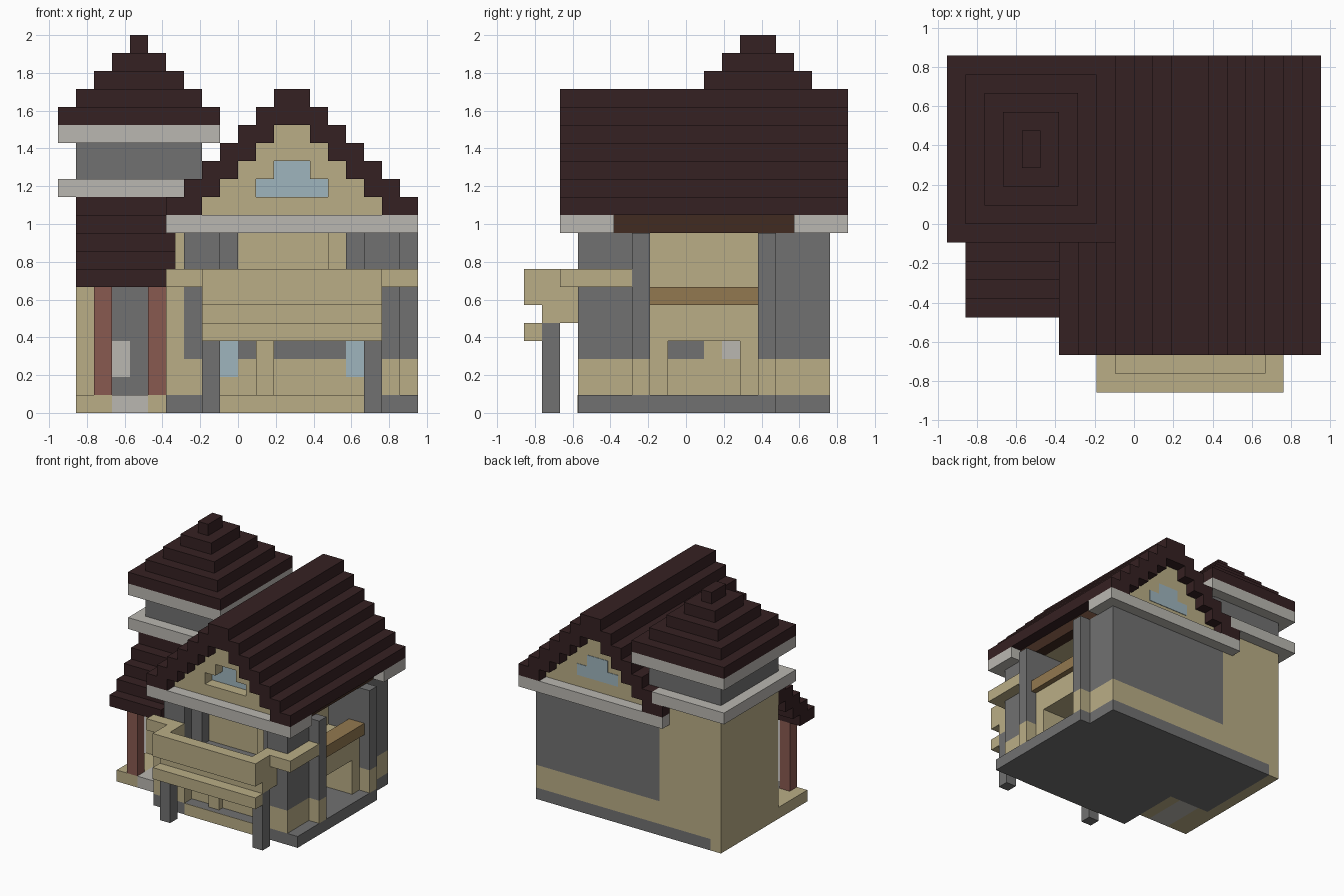
import bpy

if "Cube" in bpy.data.objects:
    bpy.data.objects.remove(bpy.data.objects["Cube"], do_unlink=True)

UNIT = 2 / 21          # size of one building block
HALF_X, HALF_Y = 10, 9  # half the footprint in blocks
THIN = 0.04             # plate thickness in blocks


def material(name, *rgb):
    mat = bpy.data.materials.new(name)
    mat.use_nodes = True
    color = (*rgb, 1)
    mat.diffuse_color = color
    mat.node_tree.nodes["Principled BSDF"].inputs["Base Color"].default_value = color
    return mat


plaster = material("tan plaster", .49, .42, .24)
stone = material("grey stone", .165, .165, .165)
trim = material("pale trim", .49, .475, .44)
tiles = material("dark roof tiles", .036, .015, .016)
glass = material("blue glass", .345, .46, .51)
redwood = material("red wood", .25, .10, .08)
beam_wood = material("dark brown wood", .053, .024, .015)
rail_wood = material("light brown wood", .29, .19, .08)


def box(name, mat, x, y, z):
    """Axis-aligned block; ranges are in blocks from the footprint corner."""
    corners = [((i - HALF_X) * UNIT, (j - HALF_Y) * UNIT, k * UNIT)
               for i in x for j in y for k in z]
    faces = [(0, 1, 3, 2), (4, 6, 7, 5), (0, 4, 5, 1),
             (2, 3, 7, 6), (0, 2, 6, 4), (1, 5, 7, 3)]
    mesh = bpy.data.meshes.new(name)
    mesh.from_pydata(corners, [], faces)
    mesh.materials.append(mat)
    obj = bpy.data.objects.new(name, mesh)
    bpy.context.collection.objects.link(obj)
    return obj


# Foundation
box("foundation_front", stone, x=(6, 20), y=(3, 14), z=(0, 1))
box("foundation_rear", stone, x=(2, 19), y=(9, 17), z=(0, 1))
box("tower_foot", plaster, x=(1, 2), y=(9, 17), z=(0, 1))
box("porch_step_plate", plaster, x=(9, 17), y=(3 - THIN, 3), z=(0, 1))

# Ground storey plaster base, open on the right side
box("base_core", plaster, x=(7, 16), y=(4, 17), z=(1, 3))
box("base_front_right", plaster, x=(16, 19), y=(4, 8), z=(1, 3))
box("base_rear_right", plaster, x=(16, 19), y=(12, 17), z=(1, 3))
box("base_corner_right", plaster, x=(17, 19), y=(3, 4), z=(1, 3))
box("base_corner_left", plaster, x=(7, 9), y=(3, 4), z=(1, 3))
box("left_side_wall", plaster, x=(6, 7), y=(3, 9), z=(1, 7))
box("left_upper_wall", plaster, x=(6.5, 7), y=(4, 9), z=(7, 10))

# Stone upper walls
box("rear_wall", stone, x=(7, 19), y=(13, 17), z=(3, 10))
box("front_wall_left", stone, x=(7, 10), y=(4, 7), z=(3, 10))
box("front_wall_right", stone, x=(16, 19), y=(4, 7), z=(3, 10))
box("front_wall_middle", stone, x=(10, 16), y=(4, 5), z=(3, 6))
box("front_corner_right", stone, x=(17, 19), y=(3, 4), z=(3, 10))
box("front_corner_left", stone, x=(7, 9), y=(3, 4), z=(3, 10))
box("inner_core", plaster, x=(7, 16), y=(5, 13), z=(3, 10))
box("balcony_back_wall", plaster, x=(15, 16), y=(4.5, 5), z=(6, 10))

# Ground storey windows and door jamb
for left in (9, 16):
    box("front_window", glass, x=(left, left + 1), y=(4 - THIN, 4), z=(2, 4))
box("door_jamb", plaster, x=(11, 12), y=(3.5, 4), z=(1, 4))

# Side loggia: posts, parapet, opening
for start in (6, 13):
    box("side_post_base", plaster, x=(19, 20), y=(start, start + 1), z=(1, 3))
    box("side_post", stone, x=(19, 20), y=(start, start + 1), z=(3, 10))
box("loggia_wall_top", plaster, x=(16, 19), y=(7, 13), z=(4, 6))
box("loggia_wall_front", plaster, x=(16, 19), y=(7, 8), z=(3, 4))
box("loggia_wall_rear", plaster, x=(16, 19), y=(12, 13), z=(3, 4))
box("loggia_rail", rail_wood, x=(18, 19.5), y=(7, 13), z=(6, 7))
box("opening_stone_panel", stone, x=(16, 16 + THIN), y=(8, 10), z=(3, 4))
box("opening_pale_panel", trim, x=(16, 16 + THIN), y=(11, 12), z=(3, 4))

# Balcony on two porch posts
for left in (8, 17):
    box("porch_post", stone, x=(left, left + 1), y=(1, 2), z=(0, 5))
    box("balcony_side", plaster, x=(left, left + 1), y=(1, 3), z=(6, 8))
box("balcony_front", plaster, x=(8, 18), y=(0, 1), z=(6, 8))
box("balcony_floor", plaster, x=(8, 18), y=(1, 4), z=(5, 6))
box("balcony_lower_bar", plaster, x=(8, 18), y=(0, 1), z=(4, 5))
box("belt_rail_left", plaster, x=(6, 8), y=(2, 3), z=(7, 8))
box("belt_rail_right", plaster, x=(18, 20), y=(2, 3), z=(7, 8))
box("belt_rail_side", plaster, x=(19, 20), y=(3, 6), z=(7, 8))

# Eave trim with returns, and side beam
box("ceiling", plaster, x=(7, 18), y=(3, 17), z=(10, 11))
for edge, inner in ((2, 5), (18, 15)):
    step = 1 if inner > edge else -1
    box("eave_trim", trim, x=(6, 20), y=sorted((edge, edge + step)), z=(10, 11))
    for left in (6, 18):
        box("eave_return", trim, x=(left, left + 2),
            y=sorted((edge + step, inner)), z=(10, 11))
box("side_beam", beam_wood, x=(18, 19), y=(5, 15), z=(10, 11))

# Stepped main roof, gable fill and gable windows
window_spans = {12: (11, 15), 13: (12, 14)}
for k in range(7):
    z = (11 + k, 12 + k)
    outer, inner = (6 + k, 20 - k), (8 + k, 18 - k)
    if inner[0] >= inner[1]:
        box("roof_cap", tiles, x=outer, y=(2, 18), z=z)
        continue
    box("roof_step_left", tiles, x=(outer[0], inner[0]), y=(2, 18), z=z)
    box("roof_step_right", tiles, x=(inner[1], outer[1]), y=(2, 18), z=z)
    box("gable_fill", plaster, x=inner, y=(4, 17), z=z)
    span = window_spans.get(z[0])
    if span:
        box("gable_front_left", plaster, x=(inner[0], span[0]), y=(3, 4), z=z)
        box("gable_front_right", plaster, x=(span[1], inner[1]), y=(3, 4), z=z)
        box("gable_window_front", glass, x=span, y=(4 - THIN, 4), z=z)
        box("gable_window_back", glass, x=span, y=(17, 17 + THIN), z=z)
    else:
        box("gable_front", plaster, x=inner, y=(3, 4), z=z)

# Tower
box("tower_wall", plaster, x=(1, 7), y=(9, 17), z=(1, 12))
box("tower_lower_trim", trim, x=(0, 7), y=(8, 18), z=(12, 13))
box("tower_upper_wall", stone, x=(1, 8), y=(9, 17), z=(13, 15))
box("tower_upper_trim", trim, x=(0, 9), y=(8, 18), z=(15, 16))
for k in range(5):
    box("tower_roof_step", tiles, x=(k, 9 - k), y=(8 + k, 18 - k), z=(16 + k, 17 + k))

# Entrance porch beside the tower
box("porch_floor_left", plaster, x=(1, 3), y=(5, 9), z=(0, 1))
box("porch_floor_middle", trim, x=(3, 5), y=(5, 9), z=(0, 1))
box("porch_floor_right", plaster, x=(5, 6), y=(5, 9), z=(0, 1))
for left in (2, 5):
    box("porch_red_post", redwood, x=(left, left + 1), y=(5, 6), z=(1, 7))
box("porch_back_panel", stone, x=(2, 6), y=(9 - THIN, 9), z=(1, 7))
box("porch_door_panel", trim, x=(3, 4), y=(9 - 2 * THIN, 9 - THIN), z=(2, 4))
for k in range(5):
    box("porch_roof_step", tiles, x=(1, 7 if k else 6),
        y=(4 + k, min(6 + k, 9)), z=(7 + k, 8 + k))
